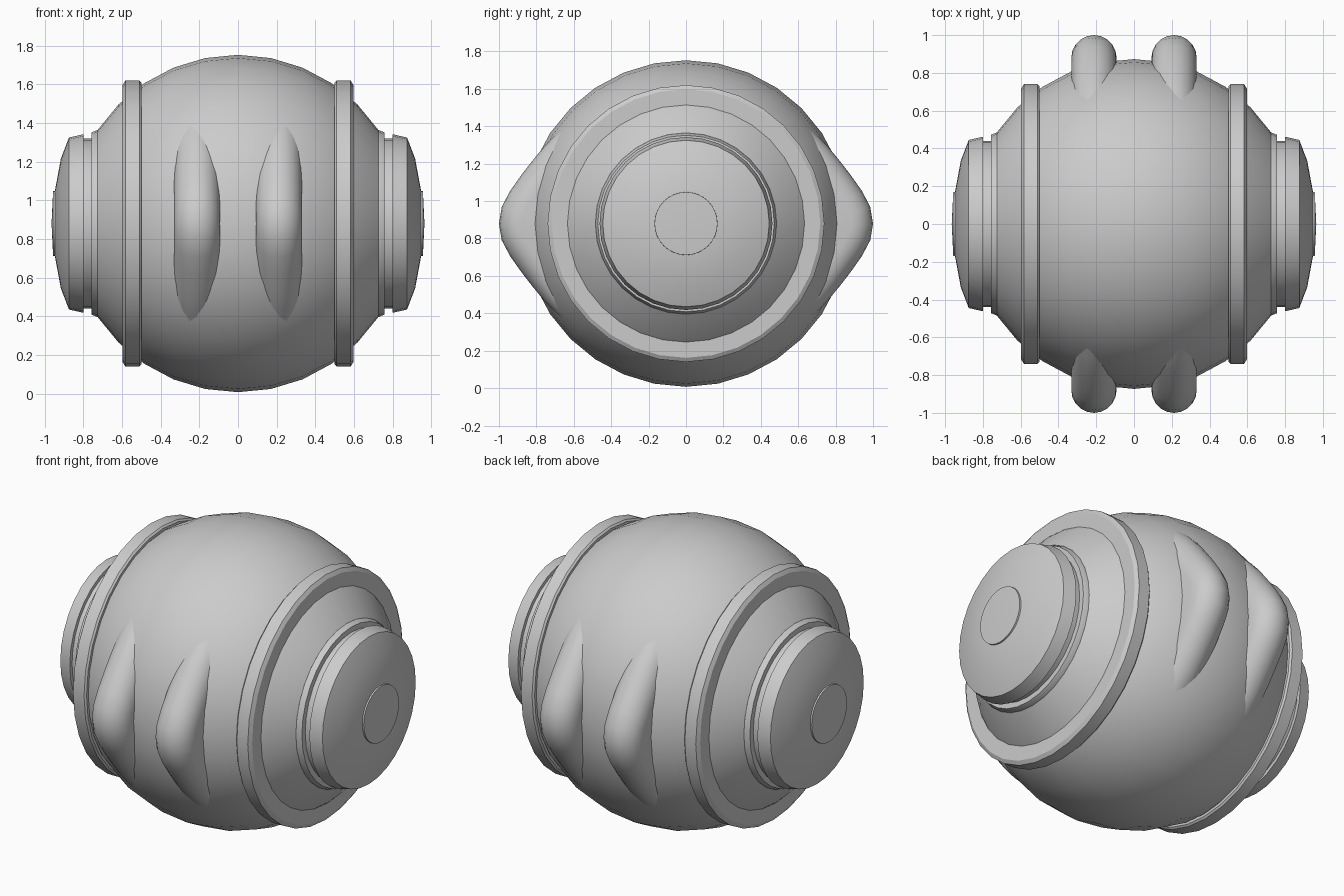
import bpy, bmesh, math

if "Cube" in bpy.data.objects:
    bpy.data.objects.remove(bpy.data.objects["Cube"])

CZ = 0.88   # height of the sphere centre
SEG = 32


def finish(name, bm, angle=30):
    bmesh.ops.recalc_face_normals(bm, faces=bm.faces[:])
    mesh = bpy.data.meshes.new(name)
    bm.to_mesh(mesh)
    bm.free()
    ob = bpy.data.objects.new(name, mesh)
    bpy.context.collection.objects.link(ob)
    bpy.ops.object.select_all(action='DESELECT')
    ob.select_set(True)
    bpy.context.view_layer.objects.active = ob
    bpy.ops.object.shade_smooth_by_angle(angle=math.radians(angle))
    return ob


def lathe_x(name, profile, side=1, closed=False, angle=30):
    """Spin (x, radius) points around the x axis."""
    bm = bmesh.new()
    rings = []
    for x, r in profile:
        if r == 0:
            rings.append([bm.verts.new((side * x, 0, CZ))] * SEG)
        else:
            rings.append([bm.verts.new((side * x,
                                        r * math.sin(2 * math.pi * i / SEG),
                                        CZ + r * math.cos(2 * math.pi * i / SEG)))
                          for i in range(SEG)])
    pairs = list(zip(rings, rings[1:]))
    if closed:
        pairs.append((rings[-1], rings[0]))
    for a, b in pairs:
        for i in range(SEG):
            j = (i + 1) % SEG
            quad = list(dict.fromkeys((a[i], a[j], b[j], b[i])))
            bm.faces.new(quad)
    return finish(name, bm, angle)


def fin(name, x0, side):
    """Bowed ridge: a rounded section swept along a crest line."""
    half = [(0.0, 1.0), (0.09, 0.985), (0.175, 0.94), (0.26, 0.88),
            (0.34, 0.818), (0.41, 0.76), (0.465, 0.708), (0.52, 0.65)]
    crest = [(-z, y) for z, y in reversed(half[1:])] + half
    w, n = 0.12, 10
    bm = bmesh.new()
    rings = []
    for k, (z, y) in enumerate(crest):
        z0, y0 = crest[max(k - 1, 0)]
        z1, y1 = crest[min(k + 1, len(crest) - 1)]
        length = math.hypot(z1 - z0, y1 - y0)
        nz, ny = -(y1 - y0) / length, (z1 - z0) / length
        pts = []
        for i in range(n + 1):
            a = math.pi * i / n
            drop = w * (1 - math.sin(a))
            pts.append((w * math.cos(a), y - ny * drop, z - nz * drop))
        pts = [(w, 0.5, pts[0][2])] + pts + [(-w, 0.5, pts[-1][2])]
        rings.append([bm.verts.new((x0 + px, side * py, CZ + pz))
                      for px, py, pz in pts])
    for a, b in zip(rings, rings[1:]):
        for i in range(len(a)):
            j = (i + 1) % len(a)
            bm.faces.new((a[i], a[j], b[j], b[i]))
    bm.faces.new(rings[0])
    bm.faces.new(rings[-1])
    return finish(name, bm, 50)


# Round body, poles on the x axis
R = 0.873
arc = [math.pi * i / 16 for i in range(3, 14)]
body = [(-0.70, 0)] + [(-R * math.cos(a), R * math.sin(a)) for a in arc] + [(0.70, 0)]
lathe_x("body", body)

for s, label in ((1, "right"), (-1, "left")):
    # Raised band around the body
    lathe_x(label + "_band", [(0.50, 0.60), (0.50, 0.73), (0.51, 0.74), (0.583, 0.74),
                              (0.597, 0.718), (0.597, 0.60)], s, closed=True)
    # Collar and stepped end cap
    lathe_x(label + "_collar", [(0.70, 0), (0.70, 0.485), (0.72, 0.487), (0.757, 0.472),
                                (0.757, 0.44), (0.81, 0.44), (0.81, 0)], s)
    lathe_x(label + "_end_cap", [(0.80, 0), (0.80, 0.462), (0.875, 0.445), (0.917, 0.335),
                                 (0.948, 0.335 * 0.5), (0.95, 0)], s, angle=12)
    # Centre button
    lathe_x(label + "_button", [(0.93, 0), (0.93, 0.17), (0.957, 0.168), (0.965, 0)], s, angle=20)

# Two ridges on the front and two on the back
for y_side, face in ((-1, "front"), (1, "back")):
    for x0, label in ((-0.212, "left"), (0.212, "right")):
        fin(f"{face}_{label}_ridge", x0, y_side)
